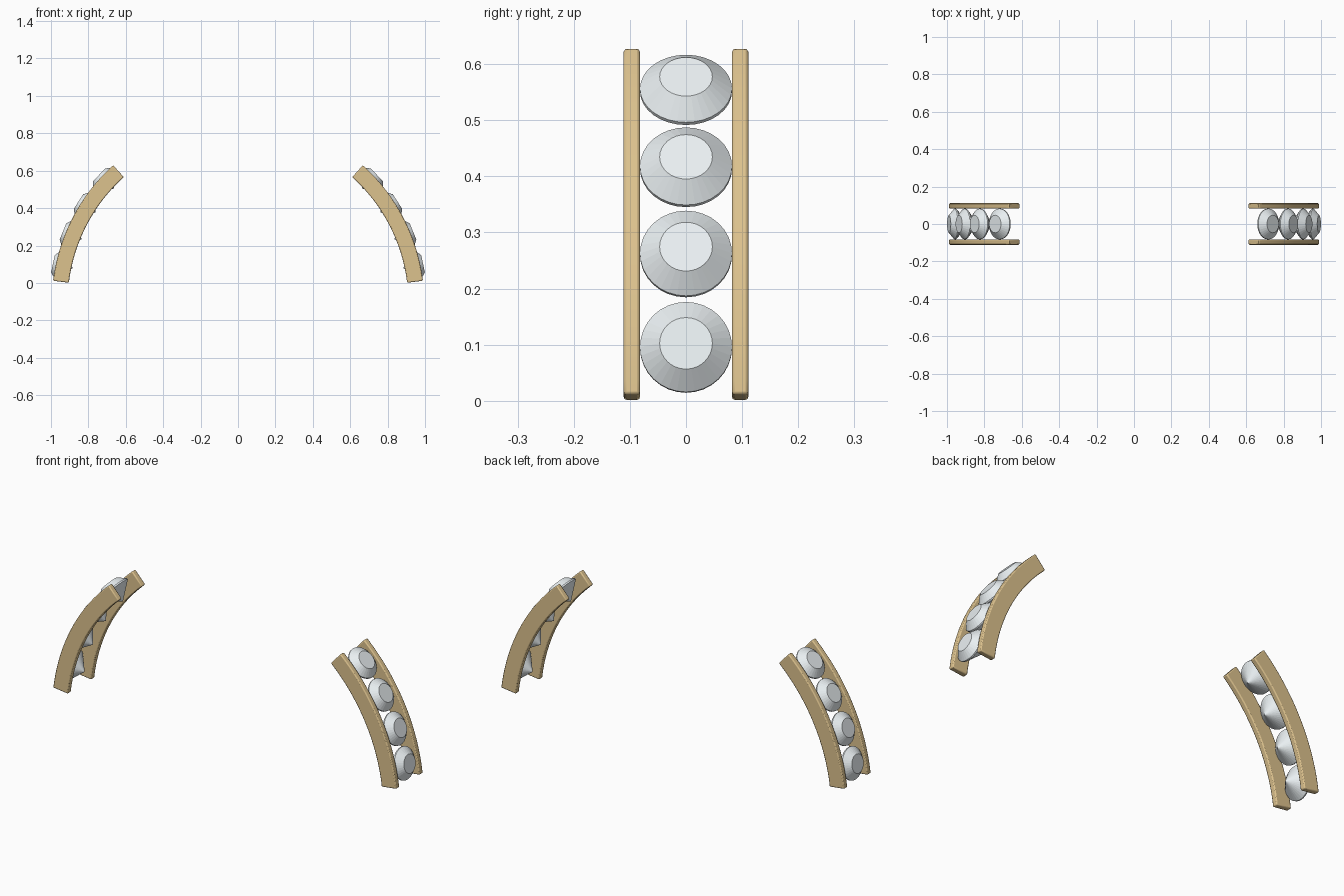
import bpy, bmesh
from math import sin, cos, pi, radians
from mathutils import Matrix, Vector

if "Cube" in bpy.data.objects:
    bpy.data.objects.remove(bpy.data.objects["Cube"])

ZC = -0.110                       # height of the hoop centre
R_OUT, R_IN = 0.996, 0.911        # rail radii
A0, A1 = radians(7.0), radians(47.9)
Y_IN, Y_OUT = 0.082, 0.111        # rail depth range
GEMS = 4


def material(name, colour):
    m = bpy.data.materials.new(name)
    m.diffuse_color = (*colour, 1)
    m.use_nodes = True
    m.node_tree.nodes["Principled BSDF"].inputs["Base Color"].default_value = m.diffuse_color
    return m


gold = material("gold", (0.72, 0.54, 0.27))
crystal = material("crystal", (0.82, 0.87, 0.89))


def finish(bm, name, mat):
    bmesh.ops.recalc_face_normals(bm, faces=bm.faces)
    me = bpy.data.meshes.new(name)
    bm.to_mesh(me)
    bm.free()
    me.materials.append(mat)
    ob = bpy.data.objects.new(name, me)
    bpy.context.collection.objects.link(ob)
    return ob


def smooth(ob, angle):
    bpy.ops.object.select_all(action='DESELECT')
    ob.select_set(True)
    bpy.context.view_layer.objects.active = ob
    bpy.ops.object.shade_smooth_by_angle(angle=radians(angle))


# Curved rail: rectangular section swept along the arc, edges softened
def rail(name, side, y0, y1, n=28):
    bm = bmesh.new()
    rings = []
    for i in range(n + 1):
        a = A0 + (A1 - A0) * i / n
        rings.append([bm.verts.new((side * r * cos(a), y, ZC + r * sin(a)))
                      for r, y in ((R_IN, y0), (R_OUT, y0), (R_OUT, y1), (R_IN, y1))])
    for p, q in zip(rings, rings[1:]):
        for k in range(4):
            bm.faces.new((p[k], p[(k + 1) % 4], q[(k + 1) % 4], q[k]))
    bm.faces.new(rings[0])
    bm.faces.new(rings[-1])
    ob = finish(bm, name, gold)
    bev = ob.modifiers.new("soft_edges", 'BEVEL')
    bev.width, bev.segments = 0.005, 2
    bev.limit_method, bev.angle_limit = 'ANGLE', radians(40)
    smooth(ob, 30)


# Round-cut gem: culet, girdle band, crown and flat table, facing outward
def gem(name, side, a, n=32):
    bm = bmesh.new()
    culet = bm.verts.new((0, 0, 0.904))
    loops = [[bm.verts.new((r * cos(2 * pi * k / n), r * sin(2 * pi * k / n), h))
              for k in range(n)]
             for r, h in ((0.082, 0.974), (0.082, 0.981), (0.047, 1.012))]
    for k in range(n):
        j = (k + 1) % n
        bm.faces.new((culet, loops[0][j], loops[0][k]))
        for p, q in zip(loops, loops[1:]):
            bm.faces.new((p[k], p[j], q[j], q[k]))
    bm.faces.new(loops[-1])
    turn = Matrix.Rotation(side * (pi / 2 - a), 4, 'Y')
    bm.transform(Matrix.Translation(Vector((0, 0, ZC))) @ turn)
    finish(bm, name, crystal)


# Both halves of the open hoop
for label, side in (("left", -1), ("right", 1)):
    rail(f"{label}_front_rail", side, -Y_OUT, -Y_IN)
    rail(f"{label}_back_rail", side, Y_IN, Y_OUT)
    for i in range(GEMS):
        gem(f"{label}_gem_{i + 1}", side, A0 + (A1 - A0) * (i + 0.5) / GEMS)
